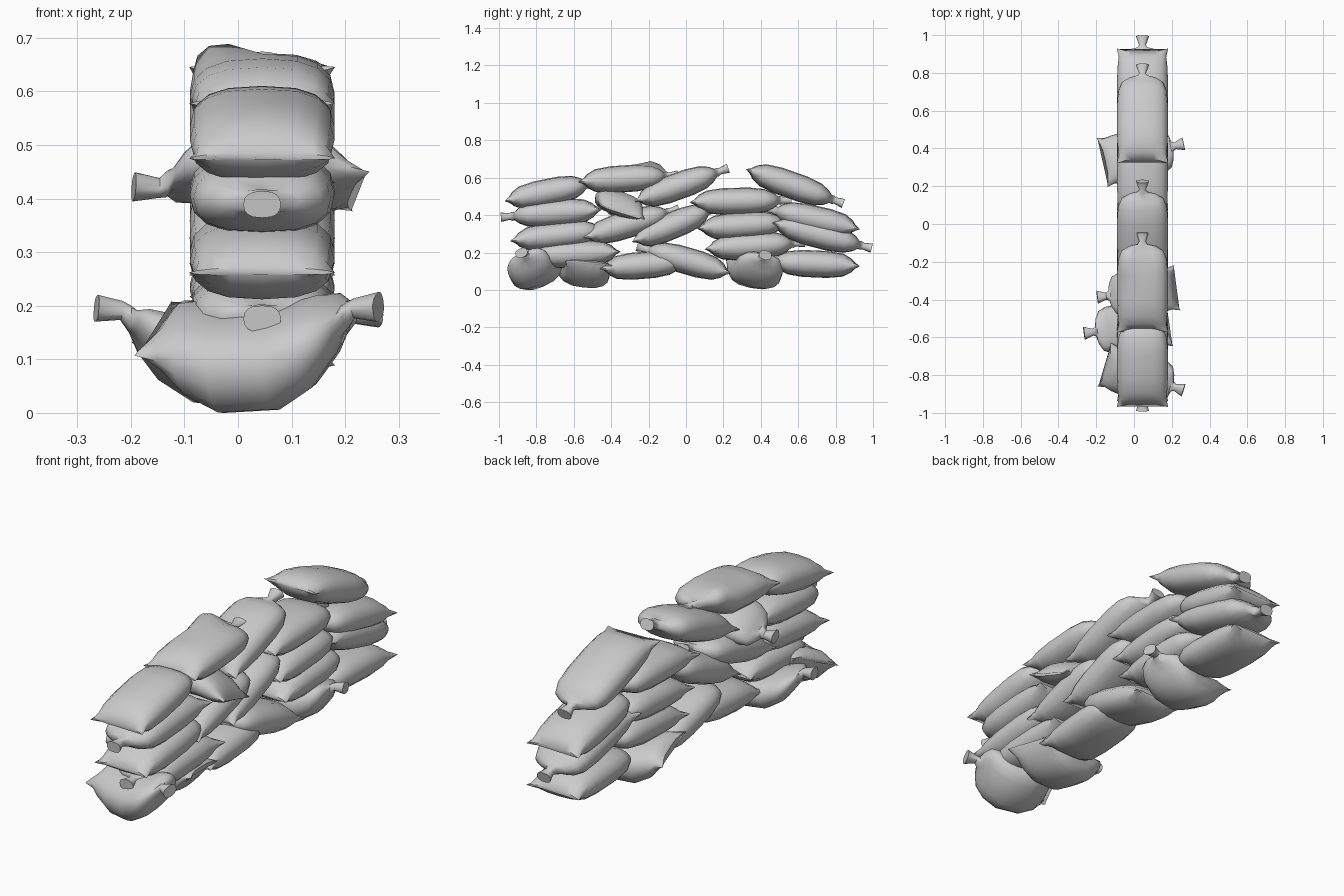
import bpy, bmesh, math
from mathutils import Vector, Matrix

if "Cube" in bpy.data.objects:
    bpy.data.objects.remove(bpy.data.objects["Cube"])

# stations along a bag: position 0-1, width factor, thickness factor
BODY = [(0, .9, .1), (.06, .93, .52), (.16, .97, .85), (.35, 1, 1), (.65, 1, 1),
        (.83, .95, .86), (.93, .82, .58), (.985, .52, .3)]
# tied neck: distance past the body, half width, half thickness
NECK = [(0.003, .026, .024), (.018, .018, .018), (.065, .035, .025)]
N = 16


def spow(v, p):
    return math.copysign(abs(v) ** p, v)


def bag(name, p0, p1, w=.135, h=.072, roll=0, bend=0, lift=0):
    """Sandbag with its sewn seam at p0 and its tied neck beyond p1."""
    p0, p1 = Vector(p0), Vector(p1)
    d = p1 - p0
    length = d.length
    d.normalize()
    side = d.cross(Vector((0, 0, 1))).normalized()
    rot = Matrix.Rotation(roll, 3, d)
    side = rot @ side
    up = side.cross(d)
    rows = [(t * length, w * a, h * b) for t, a, b in BODY]
    rows += [(length + e, a, b) for e, a, b in NECK]
    bm = bmesh.new()
    rings = []
    for i, (t, a, b) in enumerate(rows):
        ring = []
        u = 2 * t / length - 1
        for k in range(N):
            ang = 2 * math.pi * k / N
            c, s = math.cos(ang), math.sin(ang)
            x, z = a * spow(c, .75), b * spow(s, .85)
            y = t
            if i == 0:                      # pulled out seam corners
                y -= .02 * abs(c) ** 3
                x *= 1 + .12 * abs(c) ** 6
            co = p0 + d * y + side * x + up * z
            co.z += bend * min(u * u, 1.2)
            if lift and .5 < u < 1.02 and x < 0:   # turned up corner
                co.z += lift * min(1, -x / (w * .6))
            ring.append(bm.verts.new(co))
        rings.append(ring)
    for r0, r1 in zip(rings, rings[1:]):
        for k in range(N):
            j = (k + 1) % N
            bm.faces.new((r0[k], r0[j], r1[j], r1[k]))
    bm.faces.new(rings[0])
    bm.faces.new(rings[-1])
    bmesh.ops.recalc_face_normals(bm, faces=bm.faces)
    me = bpy.data.meshes.new(name)
    bm.to_mesh(me)
    bm.free()
    ob = bpy.data.objects.new(name, me)
    bpy.context.collection.objects.link(ob)
    bpy.ops.object.select_all(action='DESELECT')
    ob.select_set(True)
    bpy.context.view_layer.objects.active = ob
    bpy.ops.object.shade_smooth_by_angle(angle=math.radians(50))


# bags lying along the wall: seam y, z -> neck y, z
rows = {
    "top_bag": [(-.95, .485, -.53, .57), (-.555, .585, -.11, .615),
                (-.255, .485, .165, .635), (.34, .645, .78, .49)],
    "upper_bag": [(-.47, .435, -.925, .40), (-.53, .29, -.1, .42), (-.27, .27, .12, .43),
                  (.04, .475, .5, .485), (.91, .335, .48, .43)],
    "middle_bag": [(-.92, .27, -.46, .325), (.08, .335, .52, .365), (.48, .36, .93, .245)],
    "lower_bag": [(-.37, .21, -.83, .185), (.12, .225, .57, .255), (-.44, .12, -.02, .155),
                  (.22, .1, -.2, .22), (.91, .135, .47, .155)],
}
for row, bags in rows.items():
    for i, (y0, z0, y1, z1) in enumerate(bags):
        bag(f"{row}_{i + 1}", (.045, y0, z0), (.045, y1, z1),
            lift=.035 if (row, i) == ("top_bag", 1) else 0)

# bags lying across the wall, the bottom ones sagging in the middle
bag("cross_bag_upper", (.21, -.34, .47), (-.13, -.38, .485), w=.125, h=.06, roll=.3, bend=-.05)
bag("cross_bag_front", (-.14, -.75, .09), (.2, -.86, .11), w=.13, h=.085, roll=.4, bend=.075)
bag("cross_bag_second", (.17, -.52, .07), (-.2, -.57, .1), w=.13, h=.07, roll=.1, bend=.08)
bag("cross_bag_back", (-.15, .33, .09), (.2, .41, .1), w=.135, h=.085, roll=-.2, bend=.075)

# settle the wall exactly on the ground
bpy.context.view_layer.update()
low = min(v.co.z for o in bpy.data.objects for v in o.data.vertices)
print("lowest", low)
for o in bpy.data.objects:
    o.data.transform(Matrix.Translation((0, 0, -low)))
